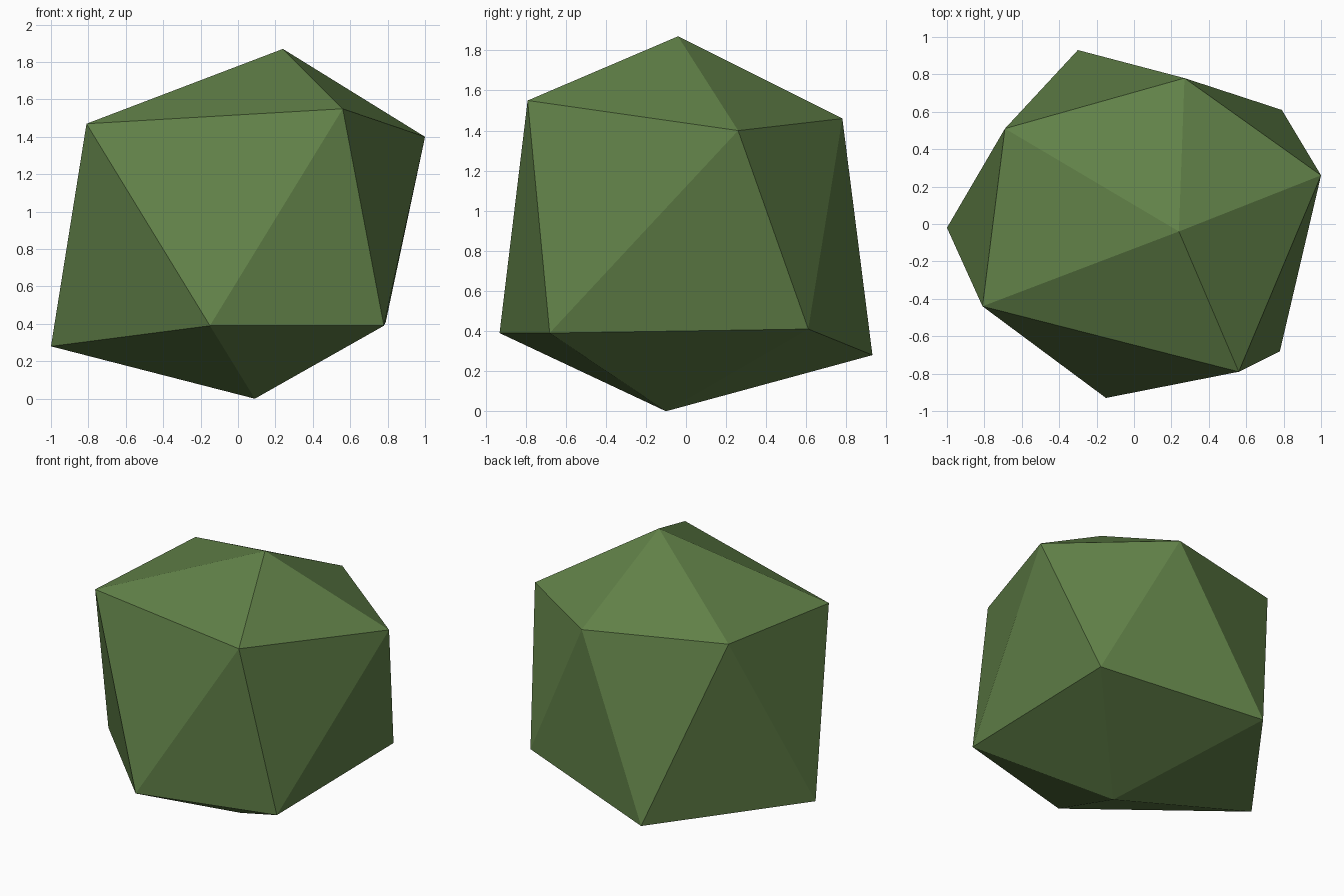
import bpy
import bmesh

cube = bpy.data.objects.get("Cube")
if cube:
    bpy.data.objects.remove(cube, do_unlink=True)

# Foliage colour
leaf = bpy.data.materials.new("leaf_green")
leaf.use_nodes = True
colour = (0.12, 0.22, 0.065, 1.0)
leaf.diffuse_color = colour
shader = next(n for n in leaf.node_tree.nodes if n.type == "BSDF_PRINCIPLED")
shader.inputs["Base Color"].default_value = colour
shader.inputs["Roughness"].default_value = 0.9

# Irregular twenty-sided clump: two poles and two staggered rings of five
top_point = (0.24, -0.04, 1.87)
upper_ring = [(-0.81, -0.44, 1.47), (0.56, -0.79, 1.55), (1.0, 0.26, 1.40),
              (0.27, 0.78, 1.46), (-0.69, 0.51, 1.51)]
lower_ring = [(-0.15, -0.93, 0.39), (0.78, -0.68, 0.39), (0.79, 0.61, 0.41),
              (-0.30, 0.93, 0.28), (-1.0, -0.02, 0.28)]
bottom_point = (0.09, -0.10, 0.0)

bm = bmesh.new()
top = bm.verts.new(top_point)
upper = [bm.verts.new(p) for p in upper_ring]
lower = [bm.verts.new(p) for p in lower_ring]
bottom = bm.verts.new(bottom_point)

# Cap fans and the zigzag band between the rings
for i in range(5):
    j = (i + 1) % 5
    bm.faces.new((top, upper[i], upper[j]))
    bm.faces.new((upper[i], lower[i], upper[j]))
    bm.faces.new((upper[j], lower[i], lower[j]))
    bm.faces.new((bottom, lower[j], lower[i]))
bmesh.ops.recalc_face_normals(bm, faces=bm.faces)

mesh = bpy.data.meshes.new("foliage_clump")
bm.to_mesh(mesh)
bm.free()
mesh.materials.append(leaf)
clump = bpy.data.objects.new("foliage_clump", mesh)
bpy.context.collection.objects.link(clump)
